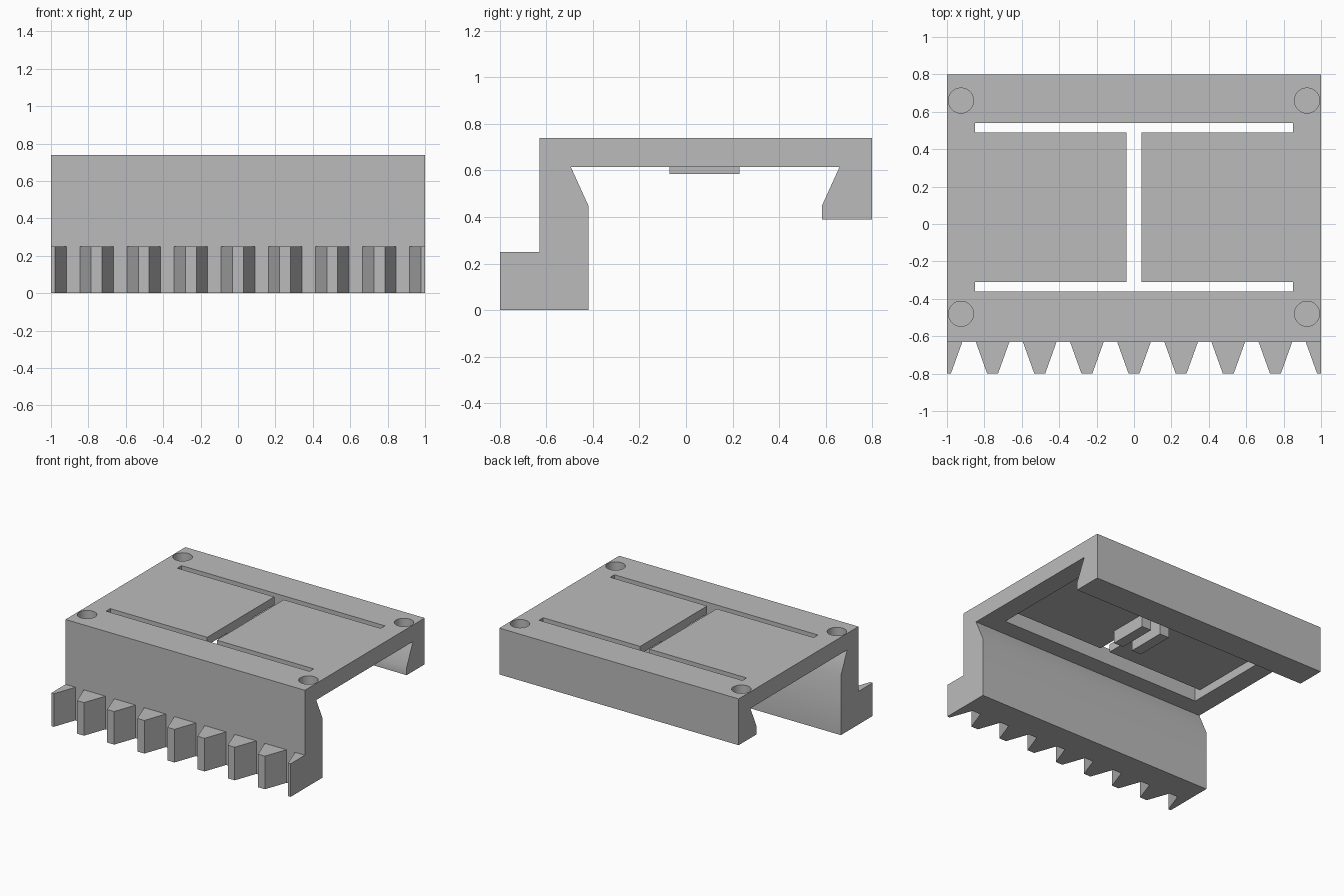
import bpy
import bmesh
from math import radians
from mathutils import Vector

cube = bpy.data.objects.get("Cube")
if cube:
    bpy.data.objects.remove(cube, do_unlink=True)

grey = bpy.data.materials.new("plain grey")
grey.use_nodes = True
grey.diffuse_color = (0.5, 0.5, 0.5, 1)
grey.node_tree.nodes["Principled BSDF"].inputs["Base Color"].default_value = (0.5, 0.5, 0.5, 1)


def prism(name, points, direction):
    """Extrude a closed outline along a direction."""
    bm = bmesh.new()
    face = bm.faces.new([bm.verts.new(p) for p in points])
    ext = bmesh.ops.extrude_face_region(bm, geom=[face])
    moved = [g for g in ext["geom"] if isinstance(g, bmesh.types.BMVert)]
    bmesh.ops.translate(bm, verts=moved, vec=Vector(direction))
    bmesh.ops.recalc_face_normals(bm, faces=bm.faces)
    mesh = bpy.data.meshes.new(name)
    bm.to_mesh(mesh)
    bm.free()
    mesh.materials.append(grey)
    obj = bpy.data.objects.new(name, mesh)
    bpy.context.collection.objects.link(obj)
    return obj


def box(name, x0, x1, y0, y1, z0, z1):
    outline = [(x0, y0, z0), (x1, y0, z0), (x1, y1, z0), (x0, y1, z0)]
    return prism(name, outline, (0, 0, z1 - z0))


def activate(obj):
    bpy.ops.object.select_all(action="DESELECT")
    obj.select_set(True)
    bpy.context.view_layer.objects.active = obj


def cut(obj, cutter):
    cutter.hide_render = True
    mod = obj.modifiers.new("cut", "BOOLEAN")
    mod.operation = "DIFFERENCE"
    mod.solver = "EXACT"
    mod.object = cutter
    activate(obj)
    bpy.ops.object.modifier_apply(modifier=mod.name)
    bpy.data.objects.remove(cutter, do_unlink=True)


TOP, UNDER, LIP = 0.74, 0.615, 0.45
FRONT, BACK = -0.63, 0.80

# Clip frame: front wall, top plate and hooked back lip in one side profile
profile = [(FRONT, 0), (-0.42, 0), (-0.42, LIP), (-0.495, UNDER),
           (0.66, UNDER), (0.585, LIP), (0.585, 0.39), (BACK, 0.39),
           (BACK, TOP), (FRONT, TOP)]
frame = prism("clip_frame", [(-1, y, z) for y, z in profile], (2, 0, 0))

# Window in the top plate
cut(frame, box("window_cutter", -0.85, 0.85, -0.36, 0.54, 0.55, 0.8))

# Blind round holes in the four corners
for x in (-0.925, 0.925):
    for y in (-0.48, 0.66):
        bpy.ops.mesh.primitive_cylinder_add(vertices=48, radius=0.067, depth=0.2,
                                            location=(x, y, TOP))
        cut(frame, bpy.context.object)

activate(frame)
bpy.ops.object.shade_smooth_by_angle(angle=radians(30))

# Thin spring panels with a tab under each free edge
for side, s in (("left", 1), ("right", -1)):
    x0, x1 = sorted((s * 0.04, s * 0.85))
    box(side + "_panel", x0, x1, -0.31, 0.49, 0.68, TOP)
    x0, x1 = sorted((s * 0.04, s * 0.12))
    box(side + "_tab", x0, x1, -0.07, 0.23, 0.585, 0.68)

# Row of tapered teeth along the foot, half teeth at both ends
for i in range(-4, 5):
    c = i * 0.252
    plan = [(c - 0.09, FRONT), (c - 0.029, -BACK), (c + 0.029, -BACK), (c + 0.09, FRONT)]
    outline = [(max(-1, min(1, x)), y, 0) for x, y in plan]
    prism("tooth_%d" % (i + 5), outline, (0, 0, 0.25))
